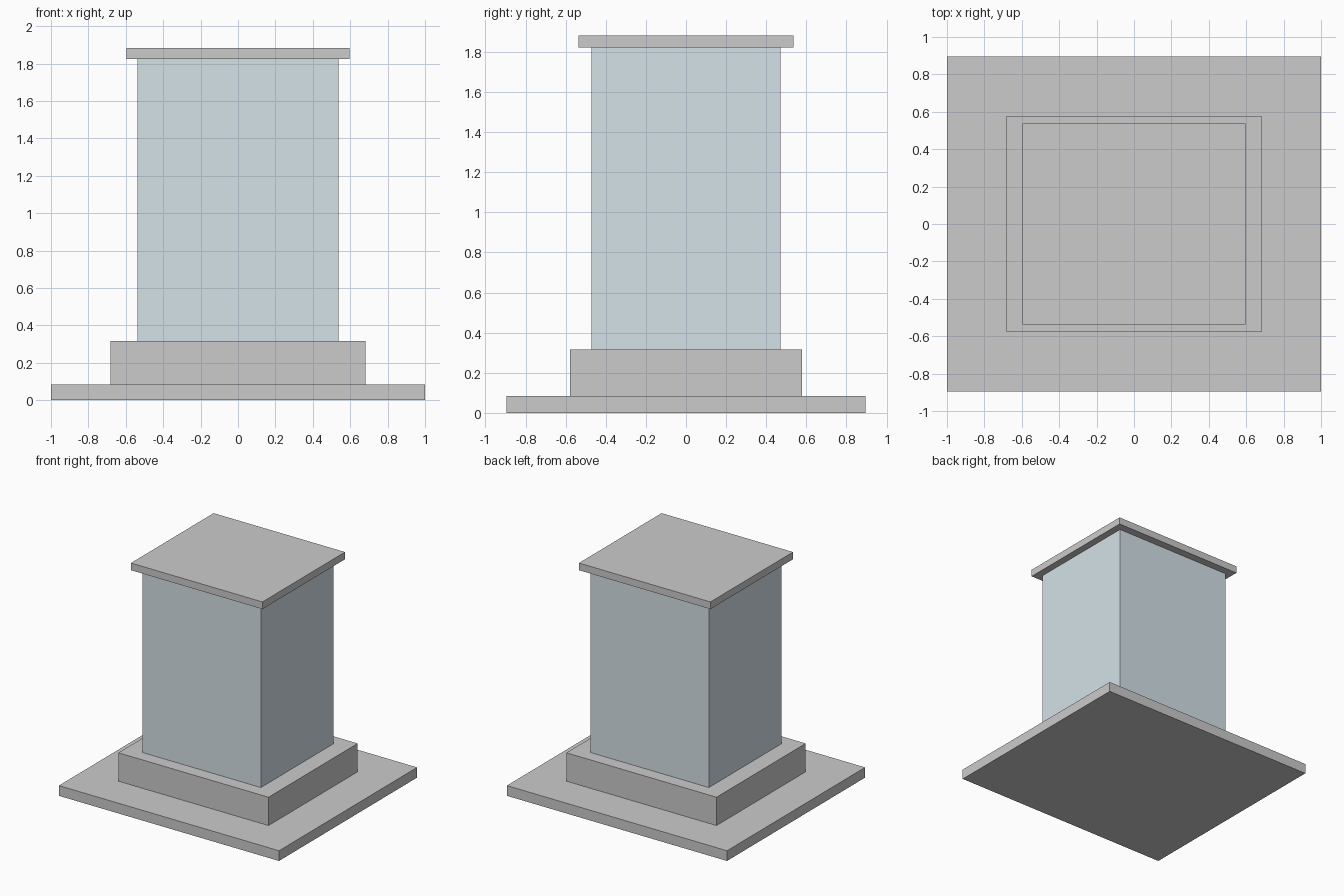
import bpy

if "Cube" in bpy.data.objects:
    bpy.data.objects.remove(bpy.data.objects["Cube"])


def box(name, width, depth, z0, z1, color=None):
    """Box centred on the z axis, spanning z0 to z1."""
    bpy.ops.mesh.primitive_cube_add(size=1, location=(0, 0, (z0 + z1) / 2))
    ob = bpy.context.object
    ob.name = name
    ob.scale = (width, depth, z1 - z0)
    bpy.ops.object.transform_apply(location=False, rotation=False, scale=True)
    if color:
        mat = bpy.data.materials.new(name + "_material")
        mat.diffuse_color = (*color, 1)
        mat.use_nodes = True
        mat.node_tree.nodes["Principled BSDF"].inputs["Base Color"].default_value = mat.diffuse_color
        ob.data.materials.append(mat)
    return ob


# Ground slab
box("base_slab", 2.0, 1.792, 0, 0.084, (0.68, 0.68, 0.68))
# Raised pale plinth
box("plinth", 1.364, 1.156, 0.084, 0.317, (0.82, 0.81, 0.79))
# Tall blue body
box("tower_body", 1.076, 0.942, 0.317, 1.823, (0.66, 0.76, 0.81))
# Flat overhanging roof
box("roof_slab", 1.194, 1.072, 1.823, 1.882, (0.51, 0.51, 0.52))
